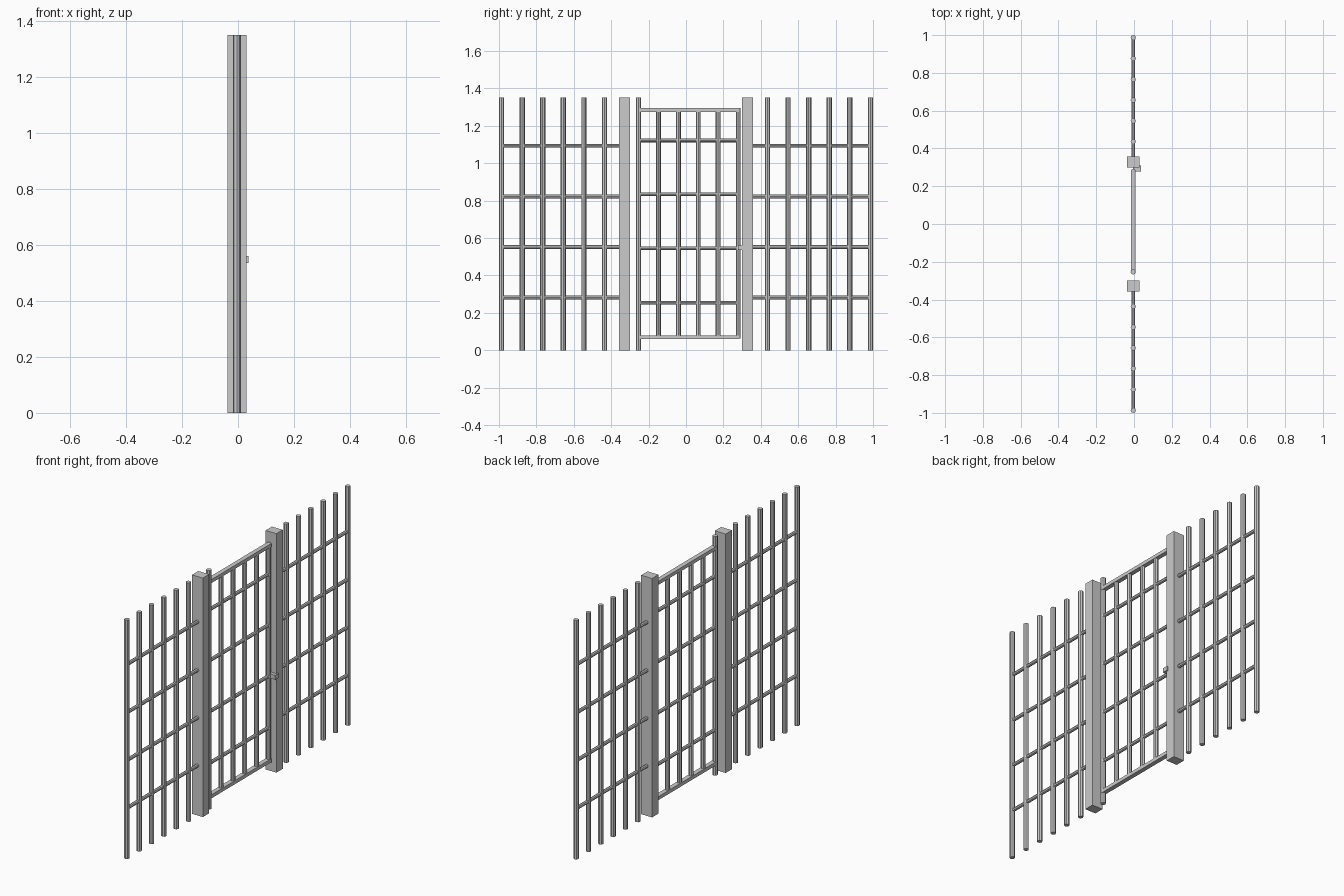
import bpy
from mathutils import Vector

if "Cube" in bpy.data.objects:
    bpy.data.objects.remove(bpy.data.objects["Cube"])

CX = -0.004   # plane of the fence
TOP = 1.35


def rod(name, a, b, r, sides=8):
    a, b = Vector(a), Vector(b)
    bpy.ops.mesh.primitive_cylinder_add(vertices=sides, radius=r,
                                        depth=(b - a).length, location=(a + b) / 2)
    o = bpy.context.object
    o.name = name
    o.rotation_euler = (b - a).to_track_quat('Z', 'Y').to_euler()
    return o


def box(name, lo, hi):
    lo, hi = Vector(lo), Vector(hi)
    bpy.ops.mesh.primitive_cube_add(size=1, location=(lo + hi) / 2)
    o = bpy.context.object
    o.name = name
    o.scale = hi - lo
    return o


# Fixed side panels with their square posts
for side, s in (("left", -1), ("right", 1)):
    ys = sorted((s * 0.30, s * 0.357))
    box(f"{side}_post", (CX - 0.034, ys[0], 0), (CX + 0.034, ys[1], TOP))
    for i in range(6):
        y = s * (0.436 + i * 0.11)
        rod(f"{side}_panel_bar", (CX, y, 0), (CX, y, TOP), 0.014)
    for z in (0.282, 0.552, 0.822, 1.094):
        rod(f"{side}_panel_rail", (CX, s * 0.35, z), (CX, s * 0.985, z), 0.010)

# Gate: pivot bar, upright bars and free edge bar
rod("gate_pivot_bar", (CX, -0.254, 0), (CX, -0.254, TOP), 0.014)
for i in range(4):
    y = -0.147 + i * 0.1063
    rod("gate_bar", (CX, y, 0.07), (CX, y, 1.285), 0.013)
rod("gate_edge_bar", (CX, 0.279, 0.062), (CX, 0.279, 1.295), 0.013)

# Gate rails: flat top and bottom, round between
for n, z in (("bottom", 0.069), ("top", 1.285)):
    box(f"gate_{n}_rail", (CX - 0.013, -0.254, z - 0.010), (CX + 0.013, 0.285, z + 0.010))
for z in (0.254, 0.545, 0.834, 1.122):
    rod("gate_rail", (CX, -0.254, z), (CX, 0.279, z), 0.010)

# Latch reaching round the front of the post
box("latch_arm", (CX, 0.278, 0.535), (0.037, 0.299, 0.56))
box("latch_tongue", (0.029, 0.278, 0.535), (0.038, 0.31, 0.56))
